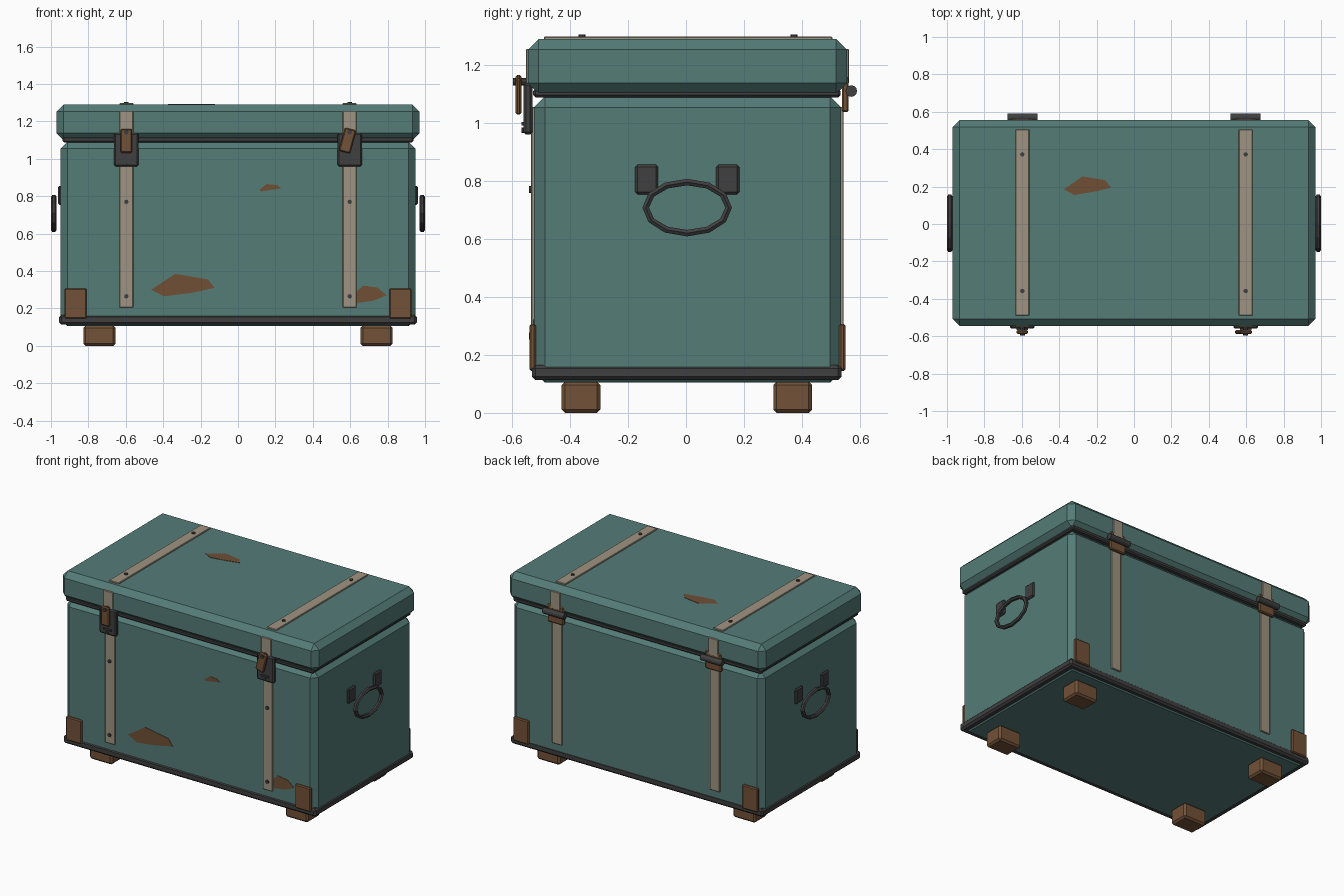
import bpy, bmesh, math
from mathutils import Matrix, Vector

cube = bpy.data.objects.get("Cube")
if cube:
    bpy.data.objects.remove(cube, do_unlink=True)


def material(name, r, g, b):
    m = bpy.data.materials.new(name)
    m.use_nodes = True
    m.diffuse_color = (r, g, b, 1)
    m.node_tree.nodes["Principled BSDF"].inputs["Base Color"].default_value = (r, g, b, 1)
    return m


TEAL = material("teal_paint", 0.089, 0.2, 0.185)
STRAP = material("beige_strap", 0.35, 0.295, 0.22)
BROWN = material("brown_metal", 0.17, 0.085, 0.038)
IRON = material("dark_iron", 0.05, 0.05, 0.052)
RUST = material("rust", 0.16, 0.08, 0.036)


def finish(name, bm, mat):
    bmesh.ops.recalc_face_normals(bm, faces=bm.faces[:])
    mesh = bpy.data.meshes.new(name)
    bm.to_mesh(mesh)
    bm.free()
    mesh.materials.append(mat)
    obj = bpy.data.objects.new(name, mesh)
    bpy.context.collection.objects.link(obj)
    return obj


def box(name, mat, xs, ys, zs, bevel=0.0):
    """Chamfered box given by its ranges along x, y and z."""
    bm = bmesh.new()
    bmesh.ops.create_cube(bm, size=1)
    for v in bm.verts:
        v.co = Vector([(r[0] + r[1]) / 2 + c * (r[1] - r[0]) for c, r in zip(v.co, (xs, ys, zs))])
    if bevel:
        bmesh.ops.bevel(bm, geom=bm.edges[:], offset=bevel, segments=1, affect='EDGES')
    return finish(name, bm, mat)


def rod(name, mat, centre, radius, length, axis, sides=8):
    bm = bmesh.new()
    turn = Vector((0, 0, 1)).rotation_difference(Vector(axis)).to_matrix().to_4x4()
    bmesh.ops.create_cone(bm, cap_ends=True, segments=sides, radius1=radius, radius2=radius,
                          depth=length, matrix=Matrix.Translation(centre) @ turn)
    return finish(name, bm, mat)


def patch(name, points, to_3d, depth):
    """Thin worn-paint plate."""
    bm = bmesh.new()
    face = bm.faces.new([bm.verts.new(to_3d(a, b)) for a, b in points])
    moved = bmesh.ops.extrude_face_region(bm, geom=[face])["geom"]
    for v in moved:
        if isinstance(v, bmesh.types.BMVert):
            v.co += Vector(depth)
    return finish(name, bm, RUST)


def around(c, half):
    return (c - half, c + half)


# Main shell
box("body", TEAL, (-0.95, 0.95), (-0.525, 0.535), (0.105, 1.092), 0.038)
box("lid", TEAL, (-0.97, 0.97), (-0.545, 0.555), (1.1, 1.29), 0.037)
box("lid_seal", IRON, (-0.938, 0.938), (-0.527, 0.533), (1.088, 1.118), 0.008)
box("base_band", IRON, (-0.956, 0.956), (-0.531, 0.537), (0.113, 0.165), 0.012)

for side, sx in (("right", -1), ("left", 1)):
    # Feet and corner plates
    for end, foot_y, plate_y in (("front", -0.362, -0.529), ("back", 0.368, 0.539)):
        box(f"{end}_{side}_foot", BROWN, around(sx * 0.741, 0.086), around(foot_y, 0.067), (0, 0.108), 0.012)
        box(f"{end}_{side}_corner_plate", BROWN, around(sx * 0.868, 0.059),
            around(plate_y, 0.011), (0.145, 0.307), 0.006)

    # Straps on the body, lid faces and lid top
    x = sx * 0.597
    wide = around(x, 0.037)
    box(f"{side}_front_strap", STRAP, wide, (-0.534, -0.515), (0.205, 1.055), 0.003)
    box(f"{side}_back_strap", STRAP, wide, (0.525, 0.544), (0.205, 1.055), 0.003)
    box(f"{side}_lid_front_strap", STRAP, wide, (-0.552, -0.535), (1.135, 1.255), 0.003)
    box(f"{side}_lid_back_strap", STRAP, wide, (0.545, 0.562), (1.135, 1.255), 0.003)
    box(f"{side}_top_strap", STRAP, wide, (-0.49, 0.505), (1.28, 1.298), 0.003)

    # Strap rivets
    for i, z in enumerate((0.265, 0.77)):
        rod(f"{side}_front_rivet_{i}", IRON, (x, -0.535, z), 0.012, 0.014, (0, 1, 0))
    for i, y in enumerate((-0.358, 0.372)):
        rod(f"{side}_top_rivet_{i}", IRON, (x, y, 1.299), 0.012, 0.012, (0, 0, 1))

    # Latch: plate, lip, keeper screw, pivot and lever
    box(f"{side}_latch_plate", IRON, around(x, 0.065), (-0.56, -0.53), (0.96, 1.137), 0.008)
    box(f"{side}_latch_lip", IRON, around(x, 0.03), (-0.567, -0.555), (0.992, 1.003))
    rod(f"{side}_latch_screw", IRON, (x, -0.562, 0.975), 0.009, 0.012, (0, 1, 0))
    rod(f"{side}_latch_pivot", IRON, (x, -0.574, 1.142), 0.013, 0.044, (0, 1, 0))
    lever = box(f"{side}_latch_lever", BROWN, (-0.031, 0.031), (-0.588, -0.568), (-0.108, 0.02), 0.006)
    lever.location = (x, 0, 1.14)
    lever.rotation_euler.y = math.radians(15) if sx > 0 else 0

    # Hinge: plate and barrel
    box(f"{side}_hinge_plate", BROWN, around(x, 0.06), (0.538, 0.561), (1.037, 1.16), 0.006)
    rod(f"{side}_hinge_barrel", IRON, (x, 0.57, 1.11), 0.02, 0.16, (1, 0, 0), 12)

    # Side handle: two mounts and an oval ring
    for i, y in enumerate((-0.136, 0.144)):
        box(f"{side}_handle_mount_{i}", IRON, around(sx * 0.951, 0.012), around(y, 0.04), (0.754, 0.856), 0.008)
    bm = bmesh.new()
    loops = []
    for i in range(12):
        a = math.tau * i / 12
        loop = []
        for j in range(6):
            t = math.tau * j / 6
            out = 0.013 * math.sin(t)
            loop.append(bm.verts.new((sx * (0.985 + 0.015 * math.cos(t)),
                                      0.004 + (0.143 + out) * math.cos(a),
                                      0.708 + (0.088 + out) * math.sin(a))))
        loops.append(loop)
    for i in range(12):
        for j in range(6):
            p, q, k = loops[i], loops[(i + 1) % 12], (j + 1) % 6
            bm.faces.new((p[j], p[k], q[k], q[j]))
    finish(f"{side}_handle_ring", bm, IRON)

# Worn paint patches
front = lambda a, b: (a, -0.5275, b)
top = lambda a, b: (a, b, 1.2925)
patch("low_front_wear", [(-0.465, 0.3), (-0.335, 0.385), (-0.16, 0.355), (-0.125, 0.31),
                         (-0.25, 0.283), (-0.395, 0.265)], front, (0, 0.005, 0))
patch("high_front_wear", [(0.115, 0.835), (0.155, 0.865), (0.21, 0.86), (0.23, 0.842),
                          (0.18, 0.835), (0.125, 0.825)], front, (0, 0.005, 0))
patch("corner_front_wear", [(0.6, 0.26), (0.67, 0.322), (0.745, 0.312), (0.795, 0.27),
                            (0.72, 0.24), (0.64, 0.23)], front, (0, 0.005, 0))
patch("top_wear", [(-0.375, 0.185), (-0.275, 0.255), (-0.155, 0.235), (-0.122, 0.195),
                   (-0.21, 0.173), (-0.32, 0.155)], top, (0, 0, -0.005))
